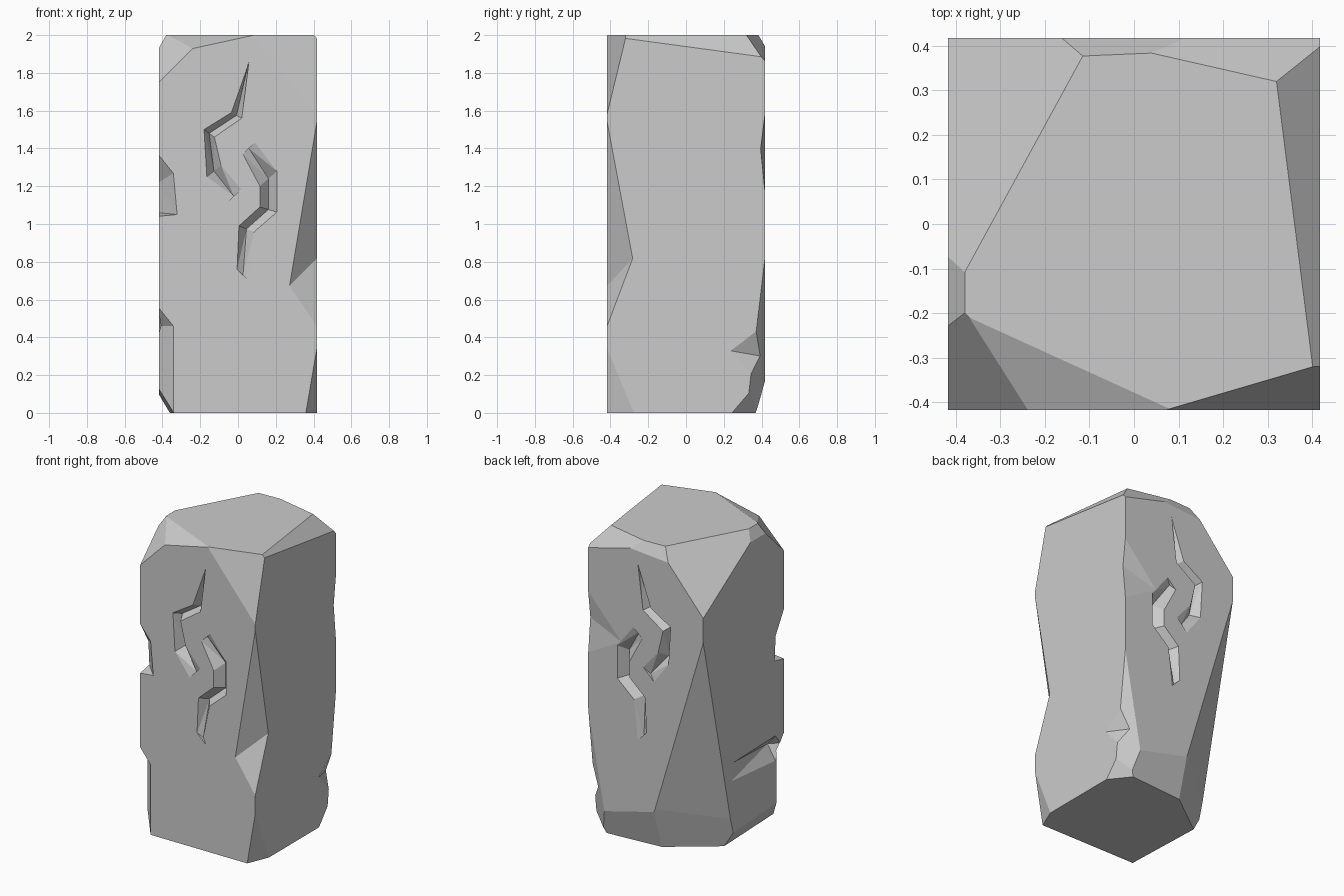
import bpy, bmesh
from mathutils import Vector

if "Cube" in bpy.data.objects:
    bpy.data.objects.remove(bpy.data.objects["Cube"])

H = 0.4175
CENTRE = Vector((0, 0, 1))


def to_object(name, bm):
    bmesh.ops.recalc_face_normals(bm, faces=bm.faces[:])
    mesh = bpy.data.meshes.new(name)
    bm.to_mesh(mesh)
    bm.free()
    ob = bpy.data.objects.new(name, mesh)
    bpy.context.collection.objects.link(ob)
    return ob


def chop(bm, a, b, c):
    """Slice off everything beyond the plane through three points."""
    a, b, c = Vector(a), Vector(b), Vector(c)
    n = (b - a).cross(c - a).normalized()
    if n.dot(CENTRE - a) > 0:
        n = -n
    bmesh.ops.bisect_plane(bm, geom=bm.verts[:] + bm.edges[:] + bm.faces[:], dist=1e-5,
                           plane_co=a, plane_no=n, clear_outer=True)
    rim = [e for e in bm.edges if e.is_boundary]
    if rim:
        bmesh.ops.holes_fill(bm, edges=rim, sides=0)


def chip(points):
    """Wedge cutter: hull of the points plus copies pushed outwards."""
    bm = bmesh.new()
    for x, y, z in points:
        bm.verts.new((x, y, z))
        bm.verts.new((x * 1.2, y * 1.2, z))
    res = bmesh.ops.convex_hull(bm, input=bm.verts[:])
    junk = [g for g in res["geom_interior"] if isinstance(g, bmesh.types.BMVert)]
    bmesh.ops.delete(bm, geom=list(set(junk)), context='VERTS')
    return to_object("chip_cutter", bm)


def groove(pairs, side):
    """V-shaped carving cutter following left/right outline pairs."""
    bm = bmesh.new()
    rings = []
    for i, (lx, lz, rx, rz) in enumerate(pairs):
        depth = 0.02 if i in (0, len(pairs) - 1) else 0.06
        sec = [(lx, H + .08, lz), (lx, H, lz), ((lx + rx) / 2, H - depth, (lz + rz) / 2),
               (rx, H, rz), (rx, H + .08, rz)]
        rings.append([bm.verts.new((x, side * y, z)) for x, y, z in sec])
    for r, s in zip(rings, rings[1:]):
        for k in range(5):
            m = (k + 1) % 5
            bm.faces.new((r[k], r[m], s[m], s[k]))
    bm.faces.new(rings[0])
    bm.faces.new(rings[-1])
    bmesh.ops.triangulate(bm, faces=bm.faces[:])
    return to_object("groove_cutter", bm)


# Block
bm = bmesh.new()
bmesh.ops.create_cube(bm, size=1)
for v in bm.verts:
    v.co = (v.co.x * 2 * H, v.co.y * 2 * H, v.co.z * 2 + 1)

# Broken top rim, then worn lower edges
for tri in [
    ((-.42, -.415, 1.75), (-.24, -.415, 1.93), (-.37, -.21, 2)),
    ((-.24, -.415, 1.93), (.08, -.415, 2), (-.37, -.21, 2)),
    ((.08, -.415, 2), (.42, -.32, 1.98), (.42, -.42, 1.57)),
    ((.42, -.32, 1.98), (.42, .42, 1.88), (.32, .32, 2)),
    ((.15, .42, 1.93), (.42, .42, 1.86), (.32, .32, 2)),
    ((.15, .42, 1.94), (-.05, .38, 2), (-.34, .42, 1.9)),
    ((-.42, .29, 1.7), (-.42, -.15, 1.98), (-.25, .24, 1.93)),
    ((-.42, -.4, 1.93), (-.42, .2, 1.93), (-.38, 0, 2)),
    ((.42, -.415, .35), (.36, -.415, 0), (.42, -.27, 0)),
    ((-.42, .42, 1.2), (-.42, .22, .5), (-.15, .42, .5)),
    ((-.42, .19, .45), (-.13, .42, .5), (-.34, .15, 0)),
    ((-.2, .42, .3), (.4, .42, .15), (.2, .36, 0)),
    ((.42, .42, .85), (.42, .36, .35), (.33, .42, .35)),
    ((.42, .24, 0), (.42, .36, .14), (.3, .39, 0)),
    ((-.42, .1, .1), (-.36, .1, 0), (-.34, -.42, 0)),
]:
    chop(bm, *tri)
stone = to_object("standing_stone", bm)

# Edge chips and side crack
chips = [
    [(.42, -.42, 1.57), (.42, -.42, .45), (.27, -.42, .67), (.42, -.35, 1), (.42, -.28, .82), (.42, -.36, .7)],
    [(-.42, -.42, 1.37), (-.34, -.42, 1.27), (-.32, -.42, 1.05), (-.42, -.42, 1.04), (-.42, -.33, 1.22),
     (-.42, -.32, 1.06)],
    [(-.42, -.42, .56), (-.34, -.42, .46), (-.34, -.42, -.05), (-.42, -.34, .46), (-.42, -.34, -.05)],
    [(-.42, .12, .56), (-.42, -.33, .57), (-.42, -.33, .4), (-.42, .15, .44), (-.36, -.33, .5)],
    [(.42, .42, 1.6), (.42, .395, 1.4), (.42, .42, 1.15), (.15, .42, 1.3)],
    [(-.42, .42, 1.3), (-.42, .36, 1.12), (-.35, .42, 1.1), (-.42, .42, 1.0)],
    [(.42, .23, .33), (.42, .4, .46), (.42, .4, .14), (.42, .36, .24), (.36, .4, .3)],
]
cutters = [chip(c) for c in chips]

# Carved sign, the same on front and back
upper = [(.05, 1.83, .058, 1.86), (-.035, 1.59, .02, 1.56), (-.18, 1.5, -.125, 1.46),
         (-.165, 1.25, -.09, 1.31), (-.06, 1.11, .016, 1.185)]
lower = [(.026, 1.37, .09, 1.43), (.116, 1.2, .206, 1.28), (.116, 1.09, .206, 1.063),
         (.005, .99, .085, .958), (-.005, .76, .058, .70)]
cutters += [groove(p, s) for p in (upper, lower) for s in (-1, 1)]

bpy.context.view_layer.objects.active = stone
for c in cutters:
    mod = stone.modifiers.new("carve", 'BOOLEAN')
    mod.operation = 'DIFFERENCE'
    mod.solver = 'EXACT'
    mod.object = c
    bpy.ops.object.modifier_apply(modifier=mod.name)
    bpy.data.objects.remove(c)
